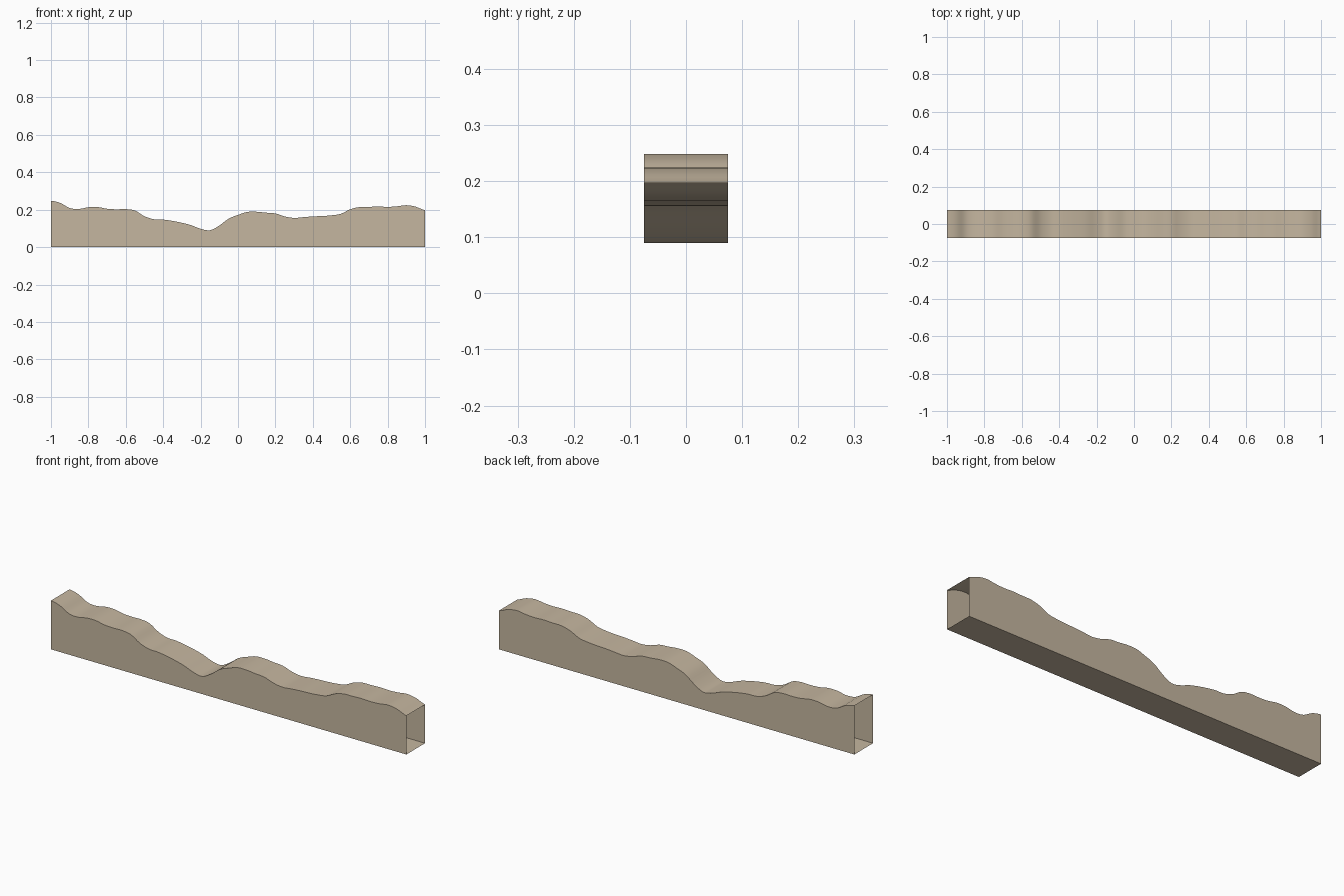
import bpy
import bmesh
import math

default_cube = bpy.data.objects.get("Cube")
if default_cube:
    bpy.data.objects.remove(default_cube, do_unlink=True)

HALF_LENGTH = 1.0
HALF_WIDTH = 0.075
SUBSTEPS = 4

# Height of the ridge line in thousandths, evenly spaced from right to left
RIDGE = [248, 236, 209, 204, 213, 214, 205, 202, 203, 195,
         165, 149, 147, 140, 130, 117, 98, 90, 115, 152,
         172, 188, 189, 184, 180, 164, 156, 160, 164, 166,
         170, 178, 202, 214, 215, 217, 215, 218, 224, 216, 197]


def make_material(name, colour):
    material = bpy.data.materials.new(name)
    material.use_nodes = True
    material.diffuse_color = colour
    shader = next(n for n in material.node_tree.nodes if n.type == "BSDF_PRINCIPLED")
    shader.inputs["Base Color"].default_value = colour
    return material


def ridge_height(position):
    """Smooth interpolation through the ridge heights."""
    last = len(RIDGE) - 1
    index = min(int(position), last - 1)
    t = position - index
    before, start, end, after = (
        RIDGE[max(0, min(last, index + offset))] for offset in (-1, 0, 1, 2))
    slope_in = (end - before) / 2
    slope_out = (after - start) / 2
    curve = (start + slope_in * t
             + (3 * (end - start) - 2 * slope_in - slope_out) * t ** 2
             + (2 * (start - end) + slope_in + slope_out) * t ** 3)
    return curve / 1000


def build_terrain_strip():
    bm = bmesh.new()
    count = (len(RIDGE) - 1) * SUBSTEPS

    # One rectangular cross-section per step along the length
    rings = []
    for step in range(count + 1):
        x = HALF_LENGTH * (2 * step / count - 1)
        z = ridge_height(step / SUBSTEPS)
        corners = ((-HALF_WIDTH, 0), (HALF_WIDTH, 0), (HALF_WIDTH, z), (-HALF_WIDTH, z))
        rings.append([bm.verts.new((x, y, height)) for y, height in corners])

    # Bottom, back, top and front walls; both ends stay open
    for ring, following in zip(rings, rings[1:]):
        for side in range(4):
            across = (side + 1) % 4
            bm.faces.new((ring[side], ring[across], following[across], following[side]))

    # Turn the walls outward, judged by the floor facing down
    bm.normal_update()
    if bm.faces[:][0].normal.z > 0:
        bmesh.ops.reverse_faces(bm, faces=bm.faces[:])

    mesh = bpy.data.meshes.new("terrain_strip")
    bm.to_mesh(mesh)
    bm.free()
    strip = bpy.data.objects.new("terrain_strip", mesh)
    bpy.context.collection.objects.link(strip)
    return strip


strip = build_terrain_strip()
strip.data.materials.append(make_material("sandy beige", (0.56, 0.47, 0.35, 1.0)))

# Smooth hills with crisp long edges
bpy.ops.object.select_all(action="DESELECT")
strip.select_set(True)
bpy.context.view_layer.objects.active = strip
bpy.ops.object.shade_smooth_by_angle(angle=math.radians(30))
